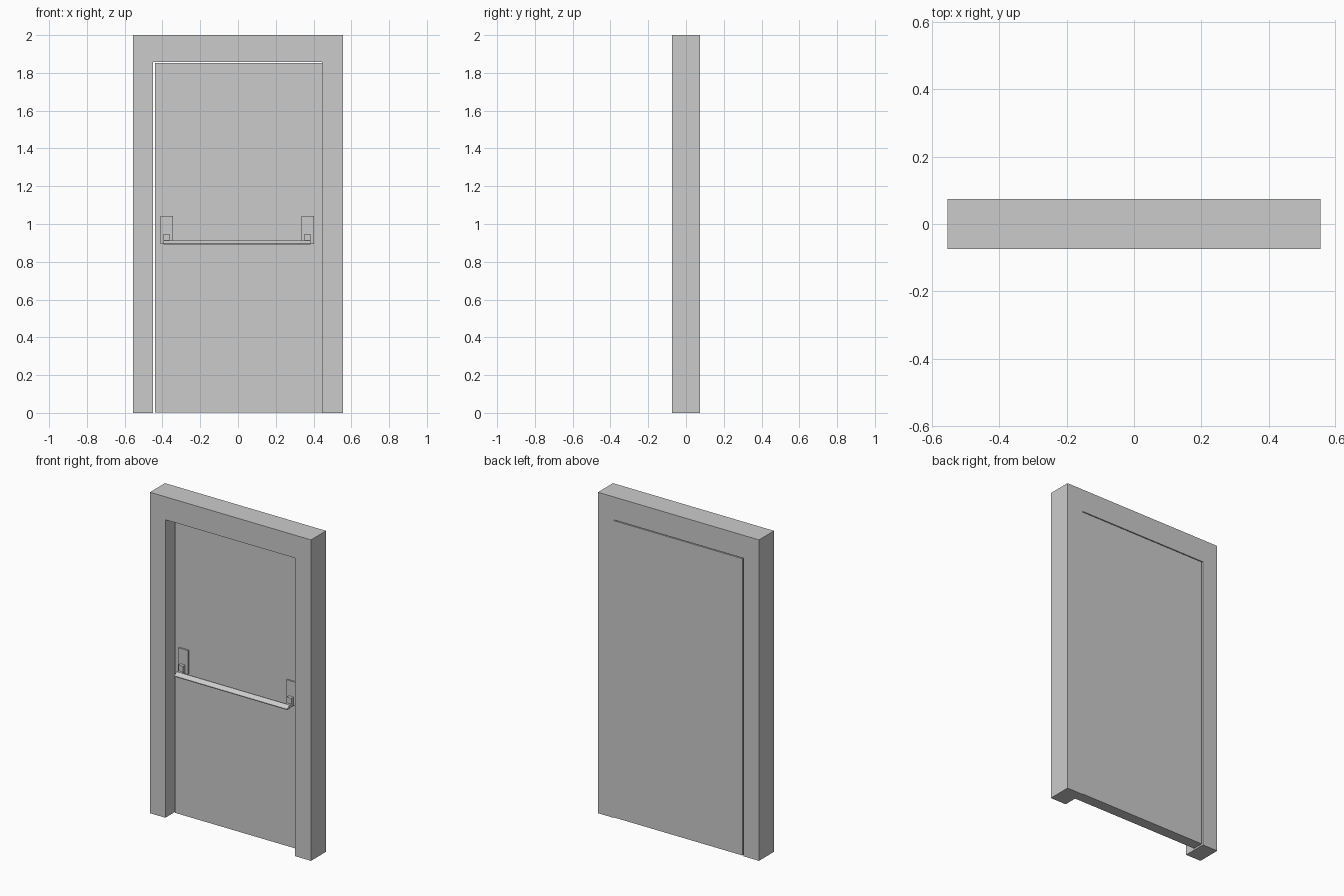
import bpy, bmesh
from mathutils import Vector

if "Cube" in bpy.data.objects:
    bpy.data.objects.remove(bpy.data.objects["Cube"])


def prism(name, profile, axis, lo, hi):
    """Extrude a closed 2D profile along an axis ('x': points are y,z / 'y': points are x,z)."""
    def point(p, t):
        return (t, p[0], p[1]) if axis == 'x' else (p[0], t, p[1])
    bm = bmesh.new()
    face = bm.faces.new([bm.verts.new(point(p, lo)) for p in profile])
    ext = bmesh.ops.extrude_face_region(bm, geom=[face])
    moved = [g for g in ext['geom'] if isinstance(g, bmesh.types.BMVert)]
    step = Vector(point((0, 0), hi - lo))
    bmesh.ops.translate(bm, verts=moved, vec=step)
    bmesh.ops.recalc_face_normals(bm, faces=bm.faces)
    mesh = bpy.data.meshes.new(name)
    bm.to_mesh(mesh)
    bm.free()
    obj = bpy.data.objects.new(name, mesh)
    bpy.context.collection.objects.link(obj)
    return obj


def box(name, x, y, z):
    return prism(name, [(x[0], z[0]), (x[1], z[0]), (x[1], z[1]), (x[0], z[1])], 'y', *y)


FRONT, BACK = -0.074, 0.074
DOOR_FRONT = 0.006

# Frame: left jamb and header in one piece, right jamb butted against the header
prism("frame_left_and_header",
      [(-0.555, 0), (-0.449, 0), (-0.449, 1.857), (0.445, 1.857), (0.445, 2), (-0.555, 2)],
      'y', FRONT, BACK)
box("frame_right_jamb", (0.445, 0.555), (FRONT, BACK), (0, 2))

# Door leaf, flush with the back, with a gap on the left and top
box("door_leaf", (-0.44, 0.445), (DOOR_FRONT, BACK), (0.003, 1.852))

# Mounting plates and stepped brackets at both ends of the push bar
for side, plate_x, arm_x in (("left", -0.41, -0.394), ("right", 0.336, 0.353)):
    box("plate_" + side, (plate_x, plate_x + 0.067), (-0.003, DOOR_FRONT), (0.895, 1.043))
    prism("bracket_" + side,
          [(-0.003, 0.894), (-0.045, 0.894), (-0.045, 0.909), (-0.025, 0.912),
           (-0.025, 0.948), (-0.003, 0.948)],
          'x', arm_x, arm_x + 0.032)

# Push bar with a sloping front face
prism("push_bar",
      [(-0.066, 0.891), (-0.066, 0.896), (-0.042, 0.913), (-0.036, 0.913), (-0.036, 0.891)],
      'x', -0.394, 0.385)
